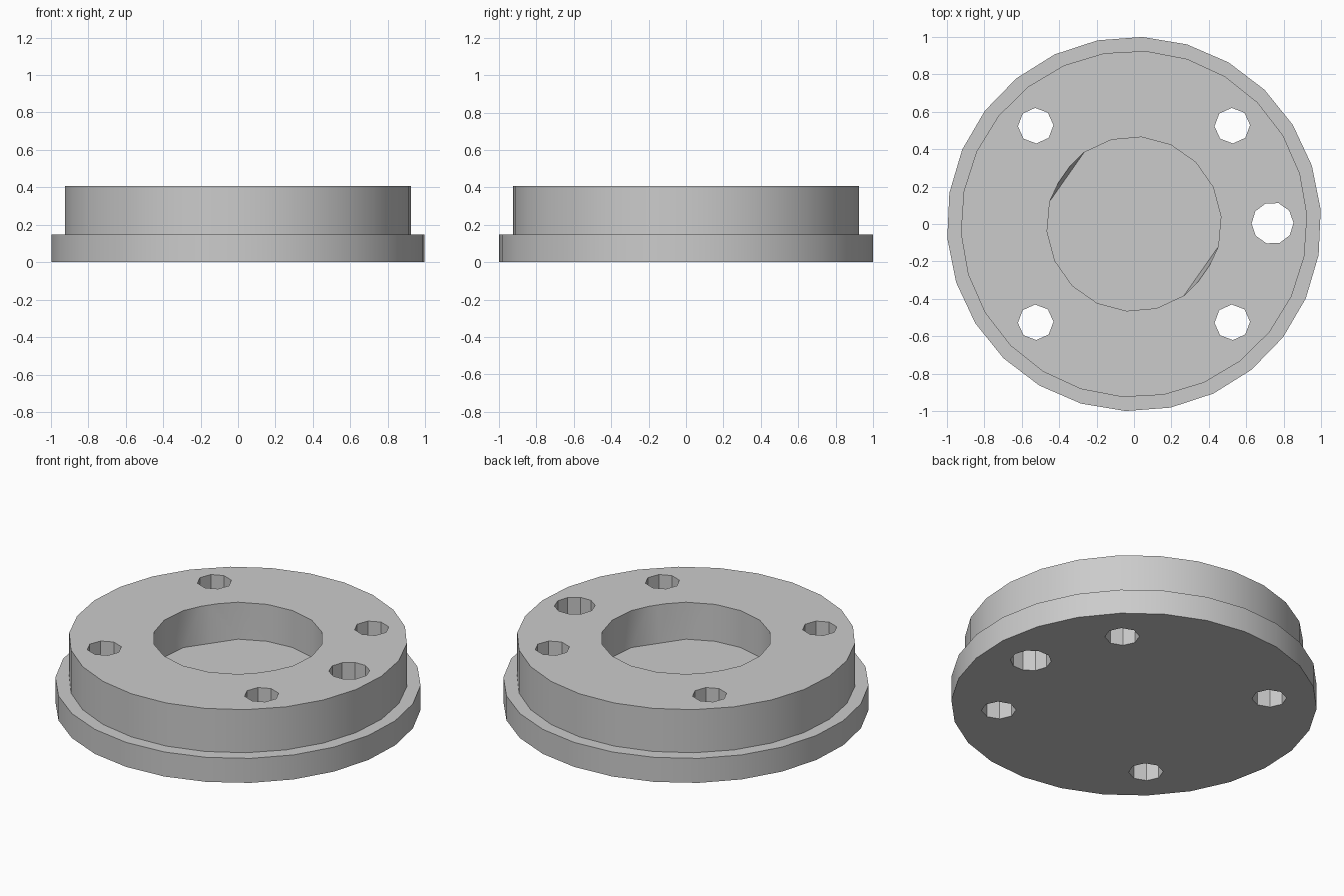
import bpy
import bmesh
from math import cos, sin, radians, pi
from mathutils import Vector

if "Cube" in bpy.data.objects:
    bpy.data.objects.remove(bpy.data.objects["Cube"])

grey = bpy.data.materials.new("plain grey")
grey.use_nodes = True
GREY = (0.6, 0.6, 0.6, 1.0)
grey.diffuse_color = GREY
grey.node_tree.nodes["Principled BSDF"].inputs["Base Color"].default_value = GREY


def prism(name, radius, sides, phase, z0, z1, x=0.0, y=0.0, flattened=()):
    """Upright prism; bottom corners listed in flattened sit on the chord of their neighbours."""
    def corner(i, z):
        a = radians(phase) + 2 * pi * i / sides
        return Vector((x + radius * cos(a), y + radius * sin(a), z))

    bm = bmesh.new()
    low, high = [], []
    for i in range(sides):
        p = corner(i, z0)
        if i in flattened:
            p = (corner(i - 1, z0) + corner(i + 1, z0)) / 2
        low.append(bm.verts.new(p))
        high.append(bm.verts.new(corner(i, z1)))
    bm.faces.new(low[::-1])
    bm.faces.new(high)
    for i in range(sides):
        j = (i + 1) % sides
        if {i, j} & set(flattened):
            # split the twisted wall panels into triangles
            if i in flattened:
                bm.faces.new((low[i], low[j], high[i]))
                bm.faces.new((low[j], high[j], high[i]))
            else:
                bm.faces.new((low[i], low[j], high[j]))
                bm.faces.new((low[i], high[j], high[i]))
        else:
            bm.faces.new((low[i], low[j], high[j], high[i]))
    mesh = bpy.data.meshes.new(name)
    bm.to_mesh(mesh)
    bm.free()
    mesh.materials.append(grey)
    obj = bpy.data.objects.new(name, mesh)
    bpy.context.collection.objects.link(obj)
    return obj


def combine(target, tool, operation):
    """Apply a boolean and discard the tool."""
    tool.hide_render = True
    mod = target.modifiers.new(operation.lower(), "BOOLEAN")
    mod.operation = operation
    mod.solver = "EXACT"
    mod.object = tool
    bpy.ops.object.select_all(action="DESELECT")
    target.select_set(True)
    bpy.context.view_layer.objects.active = target
    bpy.ops.object.modifier_apply(modifier=mod.name)
    bpy.data.objects.remove(tool)


# wide flange with the raised hub on it
TOP = 0.408
body = prism("flanged_hub", 1.0, 26, 4.3, 0.0, 0.148)
combine(body, prism("raised_hub", 0.926, 26, 3, 0.05, TOP), "UNION")

# blind central recess
recess = prism("recess_cutter", 0.466, 18, 5, 0.185, TOP + 0.1, flattened=(7, 16))
combine(body, recess, "DIFFERENCE")

# four bolt holes and one larger side hole, all the way through
for sx in (-1, 1):
    for sy in (-1, 1):
        hole = prism("bolt_hole_cutter", 0.095, 8, 2, -0.1, TOP + 0.1, 0.525 * sx, 0.525 * sy)
        combine(body, hole, "DIFFERENCE")
combine(body, prism("side_hole_cutter", 0.112, 10, 1, -0.1, TOP + 0.1, 0.74, 0.004), "DIFFERENCE")

# smooth rounds, crisp edges
bpy.ops.object.select_all(action="DESELECT")
body.select_set(True)
bpy.context.view_layer.objects.active = body
bpy.ops.object.shade_smooth_by_angle(angle=radians(30))
